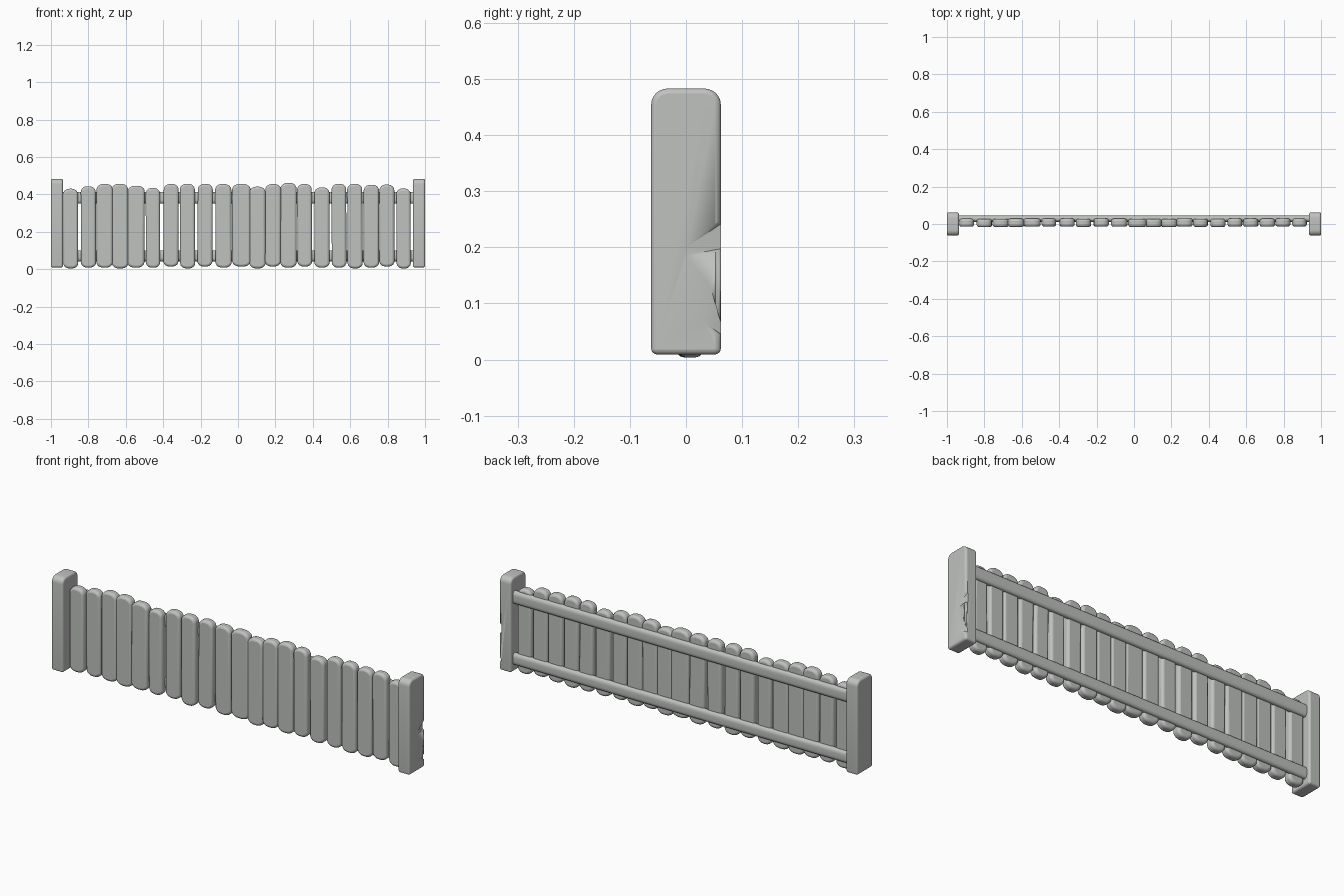
import bpy, bmesh, math, random
from mathutils import Vector

if "Cube" in bpy.data.objects:
    bpy.data.objects.remove(bpy.data.objects["Cube"])
random.seed(4)

wood = bpy.data.materials.new("weathered grey")
wood.diffuse_color = (0.52, 0.54, 0.52, 1)
wood.use_nodes = True
wood.node_tree.nodes["Principled BSDF"].inputs["Base Color"].default_value = wood.diffuse_color


def finish(name, bm, bevel, segments=3):
    """Turn a bmesh into a softly bevelled, smooth-shaded object."""
    bmesh.ops.recalc_face_normals(bm, faces=bm.faces)
    me = bpy.data.meshes.new(name)
    bm.to_mesh(me)
    bm.free()
    ob = bpy.data.objects.new(name, me)
    bpy.context.collection.objects.link(ob)
    me.materials.append(wood)
    if bevel:
        mod = ob.modifiers.new("soft edges", 'BEVEL')
        mod.width = bevel
        mod.segments = segments
        mod.limit_method = 'ANGLE'
        mod.angle_limit = math.radians(50)
    bpy.context.view_layer.objects.active = ob
    ob.select_set(True)
    bpy.ops.object.shade_smooth_by_angle(angle=math.radians(40))
    ob.select_set(False)
    return ob


def slab(name, outline, place, lo, hi, bevel):
    """Extrude a 2D outline between lo and hi; place(u, v, w) gives the point."""
    bm = bmesh.new()
    a = [bm.verts.new(place(u, v, lo)) for u, v in outline]
    b = [bm.verts.new(place(u, v, hi)) for u, v in outline]
    n = len(a)
    bm.faces.new(a)
    bm.faces.new(b[::-1])
    for i in range(n):
        j = (i + 1) % n
        bm.faces.new((a[i], a[j], b[j], b[i]))
    return finish(name, bm, bevel)


def rounded(u0, u1, v0, v1, r_bottom, r_top, steps=6):
    """Rounded rectangle; radii are (width, height) pairs."""
    pts = []
    for cu, cv, (ru, rv), start in ((u1, v1, r_top, 0), (u0, v1, r_top, 90),
                                    (u0, v0, r_bottom, 180), (u1, v0, r_bottom, 270)):
        su = -1 if cu == u1 else 1
        sv = -1 if cv == v1 else 1
        for k in range(steps + 1):
            t = math.radians(start + 90 * k / steps)
            pts.append((cu + su * ru + ru * math.cos(t), cv + sv * rv + rv * math.sin(t)))
    return pts


# Pickets: centre x, width, top height
pickets = [(-.895, .080, .43), (-.80, .080, .443), (-.713, .086, .456), (-.631, .088, .456),
           (-.545, .090, .446), (-.455, .076, .434), (-.358, .080, .455), (-.27, .080, .456),
           (-.176, .080, .456), (-.078, .086, .455), (.018, .098, .456), (.104, .086, .441),
           (.187, .084, .455), (.27, .086, .461), (.356, .078, .455), (.449, .080, .437),
           (.54, .078, .456), (.625, .080, .456), (.713, .082, .451), (.796, .080, .452),
           (.885, .076, .431)]
for i, (x, w, top) in enumerate(pickets):
    r = w * 0.42
    bottom = random.choice((.004, .008, .014))
    shape = rounded(-w / 2, w / 2, bottom, top, (r, .028), (r, .03))
    lean = random.uniform(-.006, .006)
    shift = random.uniform(-.002, .002)
    slab(f"picket_{i + 1}", shape,
         lambda u, v, d, x=x, l=lean: (x + u + l * (v - .22), d, v),
         -.015 + shift, .028 + shift, .012)

# Two back rails running from post to post
for name, z0, z1 in (("bottom_rail", .042, .100), ("top_rail", .350, .413)):
    section = rounded(.012, .045, z0, z1, (.013, .02), (.013, .02), 5)
    slab(name, section, lambda u, v, d: (d, u, v), -.945, .945, 0)

# End posts with rounded heads
for name, side in (("left_post", -1), ("right_post", 1)):
    shape = rounded(-.062, .062, .009, .483, (.012, .010), (.030, .028))
    post = slab(name, shape, lambda u, v, d, s=side: (s * d, u, v), .936, 1.0, .011)
    if side == 1:
        # Shallow chips on the outer back edge of the right post
        bm = bmesh.new()
        for pts in (((.985, .075, .20), (1.01, .075, .19), (1.006, -.03, .18),
                     (1.01, .078, .27), (.986, .075, .25)),
                    ((.987, .07, .04), (1.01, .07, .03), (1.006, .012, .08),
                     (1.006, .032, .17))):
            hull = [bm.verts.new(Vector(p)) for p in pts]
            bmesh.ops.convex_hull(bm, input=hull)
        cutter = finish("chip_cutter", bm, 0)
        cutter.hide_render = True
        cutter.hide_set(True)
        cut = post.modifiers.new("chips", 'BOOLEAN')
        cut.object = cutter
        cut.operation = 'DIFFERENCE'
        cut.solver = 'EXACT'
